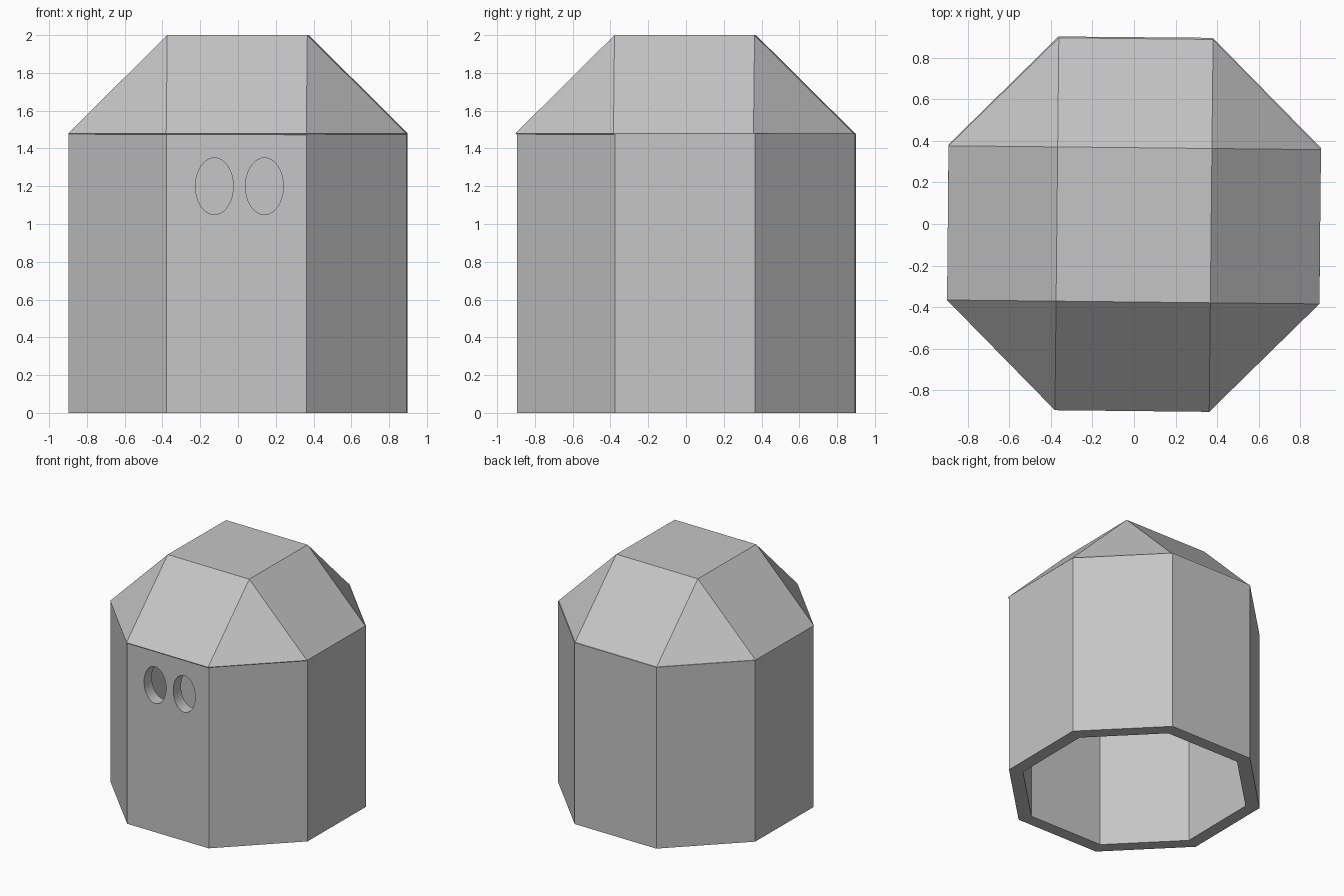
import bpy, bmesh, math
from mathutils import Matrix

if "Cube" in bpy.data.objects:
    bpy.data.objects.remove(bpy.data.objects["Cube"])

APOTHEM = 0.895                                  # centre to flat side
HALF = APOTHEM * math.tan(math.pi / 8)           # half of one side
WALL_TOP, TOP = 1.48, 2.0
THICK = 0.1

grey = bpy.data.materials.new("plain grey")
grey.use_nodes = True
colour = (0.56, 0.56, 0.56, 1)
grey.diffuse_color = colour
grey.node_tree.nodes["Principled BSDF"].inputs["Base Color"].default_value = colour


def make_object(name, bm):
    mesh = bpy.data.meshes.new(name)
    bm.to_mesh(mesh)
    bm.free()
    mesh.materials.append(grey)
    obj = bpy.data.objects.new(name, mesh)
    bpy.context.scene.collection.objects.link(obj)
    return obj


def octagon(bm, z):
    radius = APOTHEM / math.cos(math.pi / 8)
    angles = [math.pi / 8 + i * math.pi / 4 for i in range(8)]
    return [bm.verts.new((radius * math.cos(a), radius * math.sin(a), z)) for a in angles]


def hollow(obj):
    shell = obj.modifiers.new("shell", 'SOLIDIFY')
    shell.thickness = THICK
    shell.offset = -1
    shell.use_even_offset = True


# Eight-sided wall, open below
bm = bmesh.new()
low, high = octagon(bm, 0), octagon(bm, WALL_TOP)
for i in range(8):
    j = (i + 1) % 8
    bm.faces.new((low[i], low[j], high[j], high[i]))
wall = make_object("wall", bm)
wall.rotation_euler.z = math.radians(-0.5)
wall.location.y = 0.003
hollow(wall)

# Faceted roof: four slopes, four corner triangles and a square top
bm = bmesh.new()
ring = octagon(bm, WALL_TOP)
top = [bm.verts.new((sx * HALF, sy * HALF, TOP))
       for sx, sy in ((1, 1), (-1, 1), (-1, -1), (1, -1))]
for k in range(4):
    a, b, c = ring[2 * k], ring[2 * k + 1], ring[(2 * k + 2) % 8]
    bm.faces.new((a, b, top[k]))
    bm.faces.new((b, c, top[(k + 1) % 4], top[k]))
bm.faces.new(top)
roof = make_object("roof", bm)
roof.rotation_euler.z = math.radians(-0.6)
roof.location.y = -0.004
hollow(roof)

# Two oval eye holes through the front wall
for name, x in (("right_eye", -0.125), ("left_eye", 0.14)):
    bm = bmesh.new()
    bmesh.ops.create_cone(bm, cap_ends=True, segments=48, radius1=1, radius2=1, depth=0.4,
                          matrix=Matrix.Rotation(math.pi / 2, 4, 'X'))
    bmesh.ops.scale(bm, vec=(0.1, 1, 0.15), verts=bm.verts)
    cutter = make_object(name + "_cutter", bm)
    cutter.location = (x, -APOTHEM, 1.2)
    cutter.display_type = 'WIRE'
    cutter.hide_render = True
    cutter.hide_viewport = True
    cut = wall.modifiers.new(name + "_hole", 'BOOLEAN')
    cut.operation = 'DIFFERENCE'
    cut.solver = 'EXACT'
    cut.object = cutter
